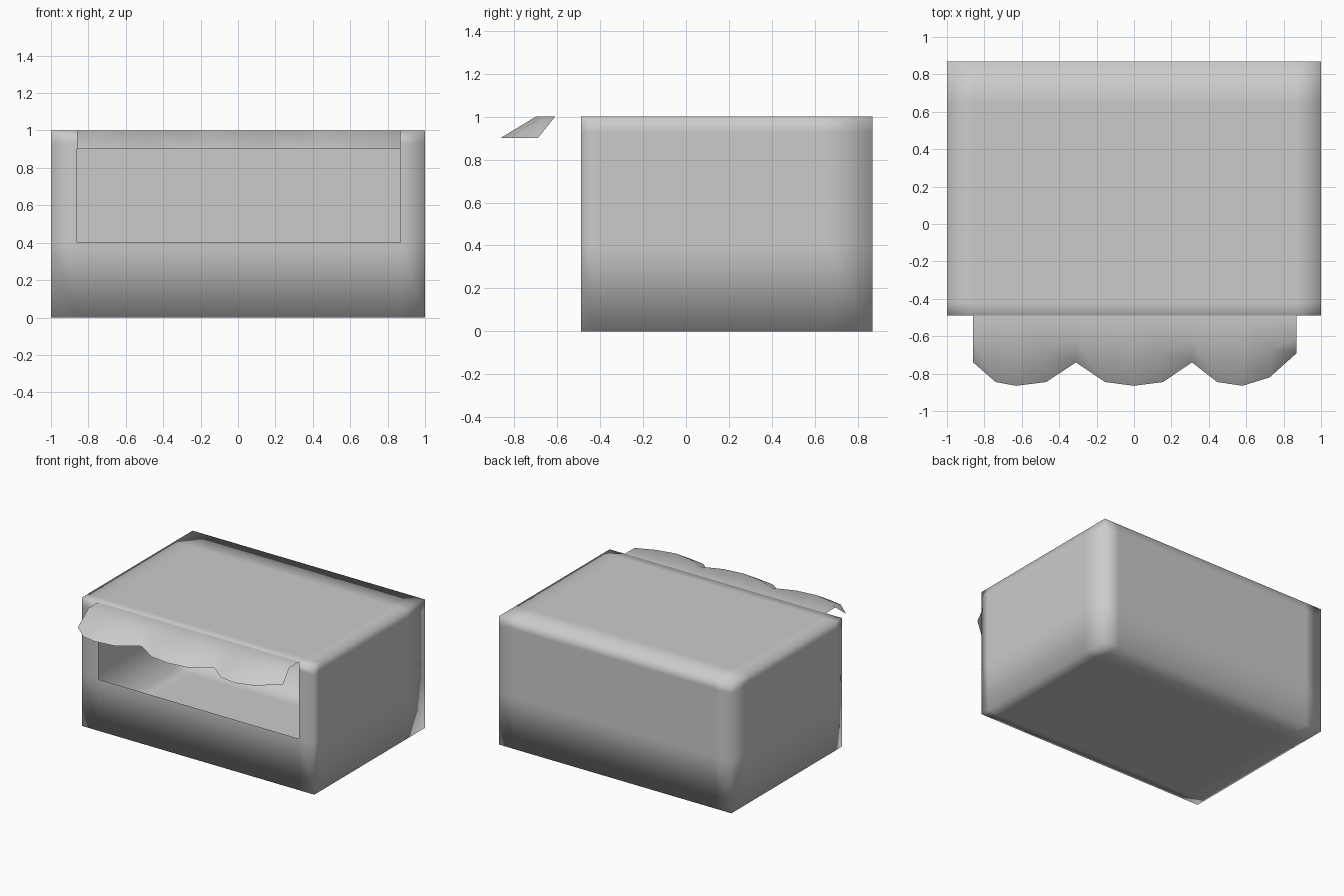
import bpy, bmesh
from mathutils import Vector

if "Cube" in bpy.data.objects:
    bpy.data.objects.remove(bpy.data.objects["Cube"])

FRONT, BACK = -0.49, 0.87
LEFT, RIGHT = -0.86, 0.87
SILL = 0.4


def finish(name, bm):
    for f in bm.faces:
        f.smooth = True
    me = bpy.data.meshes.new(name)
    bm.to_mesh(me)
    bm.free()
    ob = bpy.data.objects.new(name, me)
    bpy.context.collection.objects.link(ob)
    return ob


# Thin-walled stall box with edge loops that keep the smooth shading tight
bm = bmesh.new()
bmesh.ops.create_cube(bm, size=1)
for v in bm.verts:
    v.co = (v.co.x * 2, v.co.y * (BACK - FRONT) + (BACK + FRONT) / 2, v.co.z + 0.5)
loops = {0: (LEFT, RIGHT), 1: (FRONT + 0.07, 0.65), 2: (SILL, 0.93)}
for axis, places in loops.items():
    for p in places:
        co, no = Vector(), Vector()
        co[axis], no[axis] = p, 1
        bmesh.ops.bisect_plane(bm, geom=bm.verts[:] + bm.edges[:] + bm.faces[:],
                               plane_co=co, plane_no=no)

# Serving window cut out of the front wall
window = []
for f in bm.faces:
    c = f.calc_center_median()
    if c.y < FRONT + 1e-4 and LEFT < c.x < RIGHT and c.z > SILL:
        window.append(f)
bmesh.ops.delete(bm, geom=window, context='FACES')
finish("stall_box", bm)

# Scalloped awning: x, crease y, drooping edge y
scallops = [
    (LEFT, -0.61, -0.74), (-0.74, -0.68, -0.845), (-0.63, -0.70, -0.865),
    (-0.47, -0.68, -0.845), (-0.31, -0.62, -0.74), (-0.155, -0.68, -0.845),
    (0, -0.70, -0.865), (0.155, -0.68, -0.845), (0.31, -0.62, -0.74),
    (0.445, -0.68, -0.845), (0.58, -0.70, -0.865), (0.725, -0.67, -0.82),
    (RIGHT, -0.61, -0.69)]
bm = bmesh.new()
cols = [[bm.verts.new(p) for p in ((x, FRONT, 1), (x, crease, 1), (x, edge, 0.9))]
        for x, crease, edge in scallops]
for a, b in zip(cols, cols[1:]):
    for i in range(2):
        bm.faces.new((a[i], a[i + 1], b[i + 1], b[i]))
finish("awning", bm)
